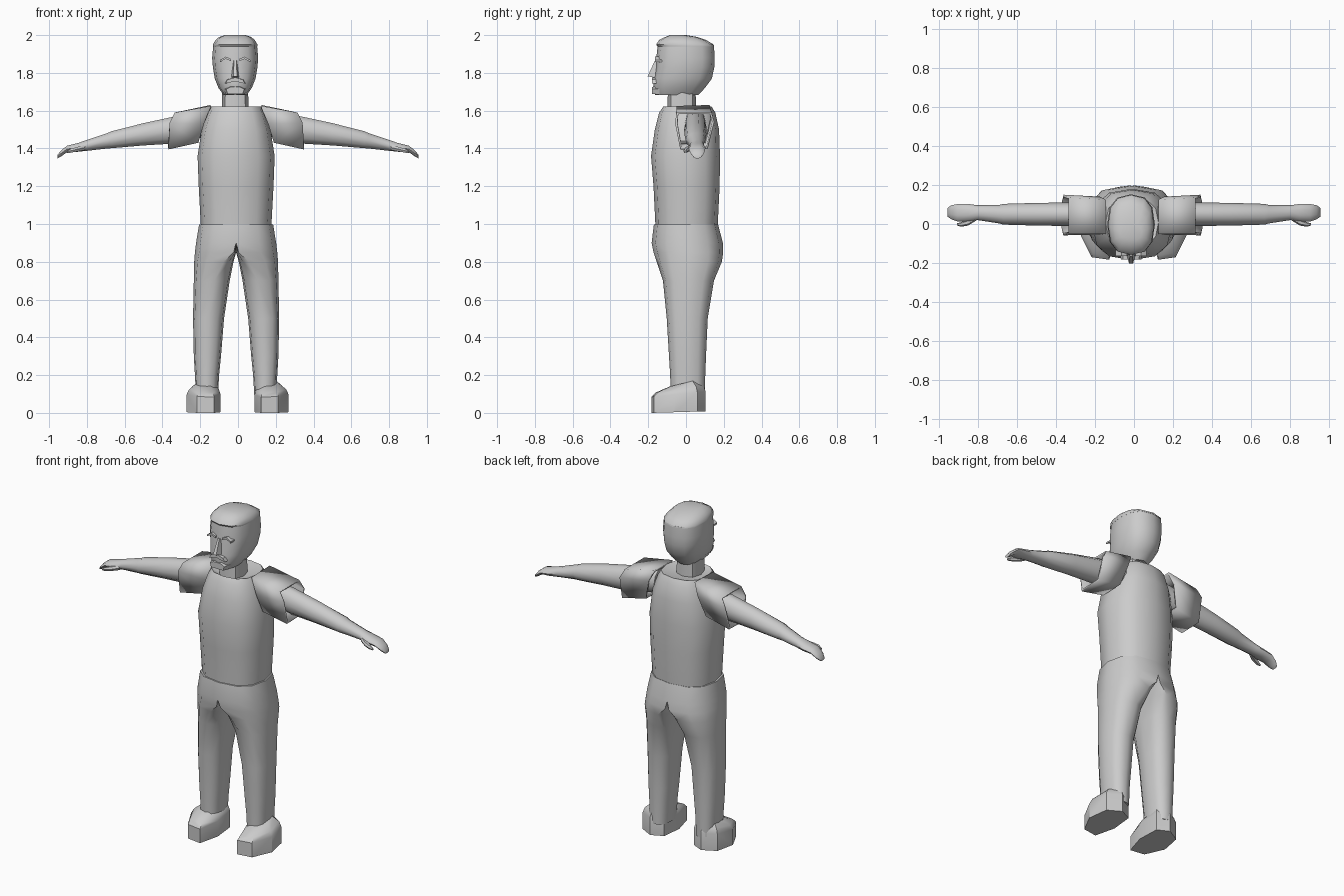
import bpy, bmesh, math
from mathutils import Vector

cube = bpy.data.objects.get("Cube")
if cube:
    bpy.data.objects.remove(cube, do_unlink=True)

GREY = (0.6, 0.6, 0.6, 1)
mat = bpy.data.materials.new("plain_grey")
mat.use_nodes = True
mat.diffuse_color = GREY
mat.node_tree.nodes["Principled BSDF"].inputs["Base Color"].default_value = GREY


def angles(n):
    return [2 * math.pi * i / n for i in range(n)]


def power(v, p):
    return math.copysign(abs(v) ** p, v)


def oval(cx, z, rx, front, back, n=12, p=0.8):
    """Horizontal rounded ring between a front and a back depth."""
    cy, ry = (front + back) / 2, (back - front) / 2
    return [Vector((cx + rx * power(math.cos(a), p), cy + ry * power(math.sin(a), p), z))
            for a in angles(n)]


def arm_ring(x, y, z, ry, rz, n=10):
    """Upright ring across the arm."""
    return [Vector((x, y + ry * math.cos(a), z + rz * math.sin(a))) for a in angles(n)]


def leg_ring(z, inner, outer, front, back, split, n=12):
    """Half-body ring when split is 0, separate leg ring when it is 1."""
    w, cy, ry = outer - inner, (front + back) / 2, (back - front) / 2
    pts = []
    for a in angles(n):
        c, s = power(math.cos(a), 0.8), power(math.sin(a), 0.8)
        half = max(c, 0) if abs(c) > 0.01 else 0
        x = inner + w * ((1 - split) * half + split * (c + 1) / 2)
        pts.append(Vector((x, cy + ry * s, z)))
    return pts


def loft(name, rings, mirror=False, caps=True, shift=0, thick=0, smooth=45, weld=False):
    bm = bmesh.new()
    rows = [[bm.verts.new(p) for p in ring] for ring in rings]
    n = len(rows[0])
    for a, b in zip(rows, rows[1:]):
        for i in range(n):
            j = (i + 1) % n
            bm.faces.new((a[i], a[j], b[j], b[i]))
    if caps:
        bm.faces.new(rows[0])
        bm.faces.new(rows[-1])
    bmesh.ops.recalc_face_normals(bm, faces=bm.faces)
    if weld:
        hidden = [f for f in bm.faces if all(abs(v.co.x) < 0.001 for v in f.verts)]
        bmesh.ops.delete(bm, geom=hidden, context='FACES')
    mesh = bpy.data.meshes.new(name)
    bm.to_mesh(mesh)
    bm.free()
    mesh.materials.append(mat)
    ob = bpy.data.objects.new(name, mesh)
    bpy.context.collection.objects.link(ob)
    ob.location.x = shift
    if mirror:
        ob.modifiers.new("Mirror", 'MIRROR').merge_threshold = 0.002
    if thick:
        ob.modifiers.new("Solidify", 'SOLIDIFY').thickness = thick
    bpy.ops.object.select_all(action='DESELECT')
    ob.select_set(True)
    bpy.context.view_layer.objects.active = ob
    if smooth:
        bpy.ops.object.shade_smooth_by_angle(angle=math.radians(smooth))
    return ob


BODY, HEAD = -0.01, -0.015

# Shirt body: z, half width, front, back
shirt = [(0.995, .187, -.162, .168), (1.2, .198, -.172, .178), (1.36, .204, -.185, .18),
         (1.5, .182, -.165, .175), (1.59, .152, -.142, .155), (1.622, .135, -.12, .135),
         (1.605, .075, -.1, .06)]
loft("shirt", [oval(0, *r) for r in shirt], shift=BODY)

# Trousers, welded at the middle
legs = [(.998, 0, .196, -.17, .17, 0), (.9, 0, .212, -.182, .195, 0),
        (.85, 0, .218, -.172, .197, .12), (.8, .014, .222, -.155, .19, .5),
        (.7, .034, .224, -.122, .148, .85), (.5, .064, .228, -.102, .115, 1),
        (.3, .08, .224, -.09, .106, 1), (.2, .09, .218, -.084, .102, 1),
        (.08, .097, .212, -.08, .1, 1)]
loft("trousers", [leg_ring(*r) for r in legs], mirror=True, shift=BODY, weld=True)

# Shoes: a pointed sole outline raised and drawn in toward the ankle
sole = [(.125, -.183), (.215, -.17), (.27, -.06), (.25, .06), (.17, .104), (.1, .07), (.09, -.06)]


def shoe_ring(scale, z, rise):
    return [Vector((.165 + (x - .165) * scale, .01 + (y - .01) * scale, z + rise * (y + .18)))
            for x, y in sole]


loft("shoes", [shoe_ring(1, 0, .03), shoe_ring(1, .085, .1), shoe_ring(.88, .108, .13),
               shoe_ring(.5, .14, .12)], mirror=True, smooth=35, shift=-.002)

# Arms and hands: x, y, z, depth radius, height radius
arms = [(.14, .05, 1.535, .055, .07), (.34, .05, 1.497, .06, .075), (.5, .05, 1.475, .058, .062),
        (.67, .05, 1.446, .053, .047), (.69, .05, 1.441, .047, .043),
        (.8, .058, 1.416, .038, .03), (.85, .058, 1.405, .045, .024),
        (.905, .058, 1.397, .044, .018), (.935, .06, 1.375, .036, .017), (.955, .06, 1.357, .022, .01)]
loft("arms", [arm_ring(*r) for r in arms], mirror=True)
thumbs = [(.81, .03, 1.405, .014, .016), (.85, .008, 1.396, .016, .014),
          (.885, -.002, 1.388, .012, .012), (.905, -.002, 1.38, .006, .006)]
loft("thumbs", [arm_ring(*r, n=6) for r in thumbs], mirror=True)

# Boxy open sleeves
inner = [Vector(p) for p in ((.135, -.05, 1.625), (.135, .125, 1.63), (.165, .14, 1.56),
                             (.2, .11, 1.435), (.2, -.035, 1.43), (.17, -.055, 1.53))]
outer = [Vector(p) for p in ((.325, -.05, 1.59), (.325, .135, 1.59), (.35, .15, 1.54),
                             (.358, .115, 1.4), (.358, -.03, 1.395), (.352, -.058, 1.535))]
loft("sleeves", [inner, outer], mirror=True, caps=False, thick=.012, smooth=20, shift=BODY)

# Neck and collar
loft("neck", [oval(0, 1.58, .072, -.1, .055, 8), oval(0, 1.72, .068, -.095, .05, 8)], shift=HEAD)

# Head
head = [(1.682, .06, -.163, .065), (1.72, .088, -.174, .1), (1.77, .108, -.17, .137),
        (1.83, .118, -.16, .15), (1.88, .122, -.157, .152), (1.945, .116, -.15, .148)]
loft("head", [oval(0, *r) for r in head], shift=HEAD)

# Hair cap with a small step over the forehead
hair = [(1.94, .117, -.15, .149), (1.95, .118, -.158, .146), (1.974, .104, -.142, .107),
        (1.99, .085, -.11, .06), (2.0, .055, -.085, .0)]
loft("hair", [oval(0, *r) for r in hair], shift=HEAD)


def slab(name, outline, front, back, shrink=1, mirror=False):
    """Flat part on the face, narrowing toward its front."""
    cx = sum(p[0] for p in outline) / len(outline)
    cz = sum(p[1] for p in outline) / len(outline)
    near = [Vector((cx + (x - cx) * shrink, front, cz + (z - cz) * shrink)) for x, z in outline]
    far = [Vector((x, back, z)) for x, z in outline]
    loft(name, [far, near], mirror=mirror, smooth=0, shift=HEAD)


# Brows, moustache and beard
slab("brows", [(.022, 1.862), (.05, 1.874), (.08, 1.858), (.08, 1.868), (.05, 1.886), (.022, 1.874)],
     -.163, -.12, mirror=True)
slab("moustache", [(-.058, 1.742), (0, 1.755), (.058, 1.742), (.045, 1.765), (0, 1.778), (-.045, 1.765)],
     -.181, -.14, .9)
slab("beard", [(-.05, 1.684), (.05, 1.684), (.06, 1.715), (.03, 1.73), (-.03, 1.73), (-.06, 1.715)],
     -.179, -.14, .8)

# Nose: a wedge widening downward
bridge = [Vector(p) for p in ((-.01, -.15, 1.865), (.01, -.15, 1.865), (.006, -.165, 1.865), (-.006, -.165, 1.865))]
tip = [Vector(p) for p in ((-.024, -.15, 1.772), (.024, -.15, 1.772), (.01, -.203, 1.782), (-.01, -.203, 1.782))]
loft("nose", [bridge, tip], smooth=0, shift=HEAD)
